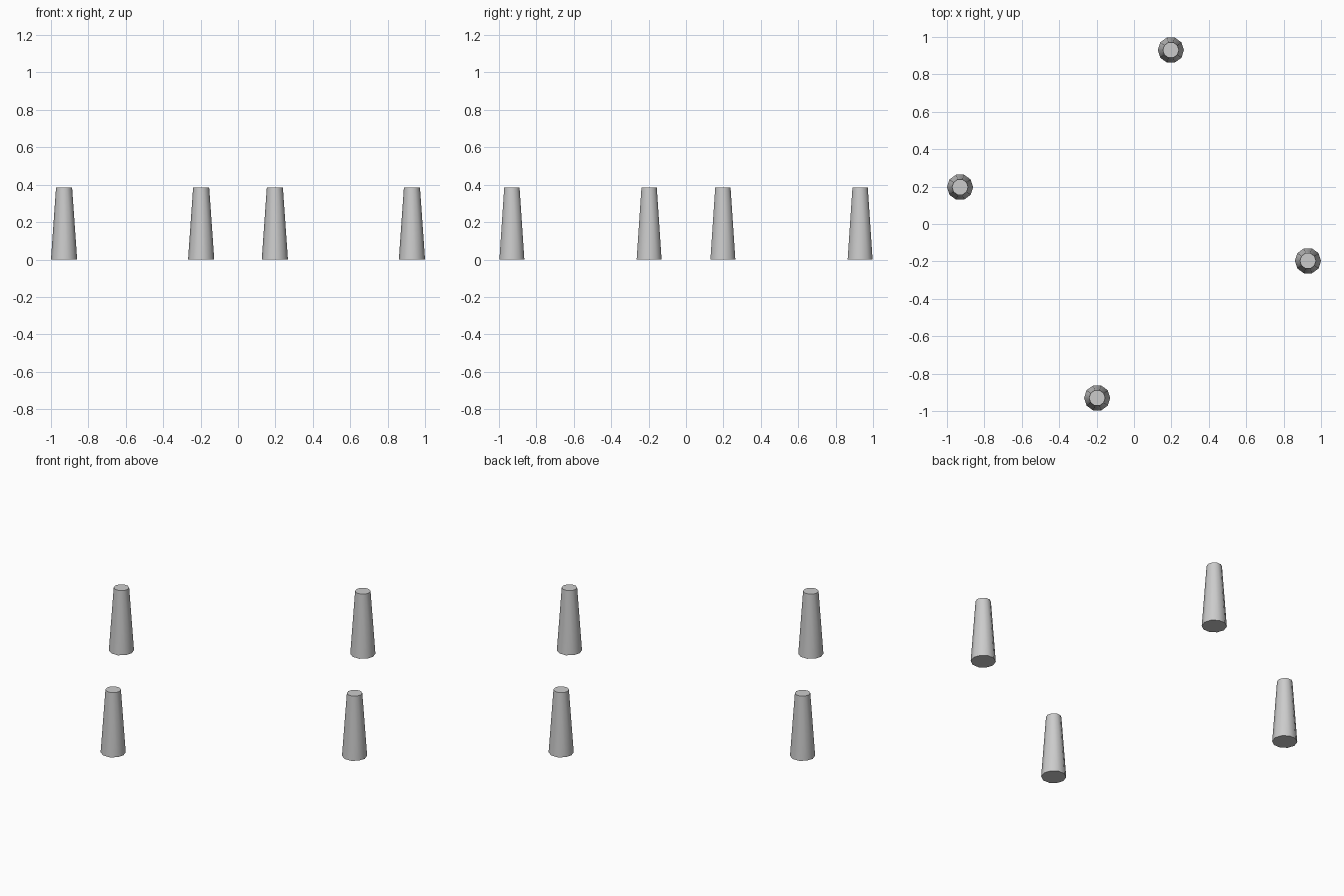
import bpy
from math import cos, sin, atan2, hypot, pi, radians

if "Cube" in bpy.data.objects:
    bpy.data.objects.remove(bpy.data.objects["Cube"])

SIDES = 10
RADIUS = hypot(0.93, 0.197)
START = atan2(-0.197, 0.93)

# four tapered posts spaced evenly around the centre
for i in range(4):
    a = START + i * pi / 2
    bpy.ops.mesh.primitive_cone_add(
        vertices=SIDES, radius1=0.07, radius2=0.043, depth=0.385,
        location=(RADIUS * cos(a), RADIUS * sin(a), 0.1925),
        rotation=(0, 0, pi / SIDES))
    bpy.context.object.name = f"tapered_post_{i + 1}"
    bpy.ops.object.shade_smooth_by_angle(angle=radians(40))
